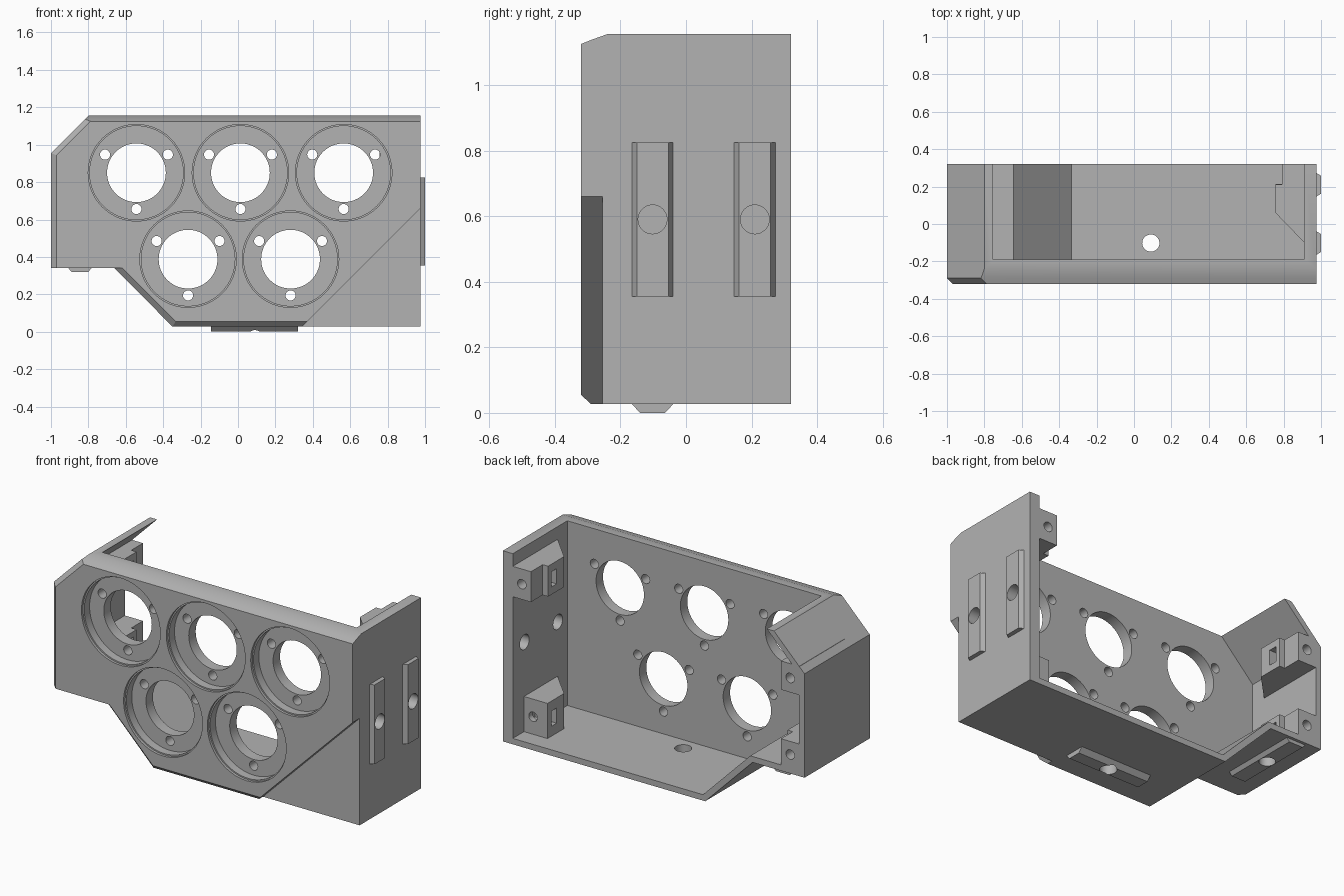
import bpy, bmesh
from math import sin, cos, pi

if "Cube" in bpy.data.objects:
    bpy.data.objects.remove(bpy.data.objects["Cube"])

grey = bpy.data.materials.new("plain grey")
grey.use_nodes = True
grey.diffuse_color = (0.45, 0.45, 0.45, 1)
grey.node_tree.nodes["Principled BSDF"].inputs["Base Color"].default_value = (0.45, 0.45, 0.45, 1)


def loft(bm, rings):
    """Closed solid through rings of matching points."""
    loops = [[bm.verts.new(p) for p in ring] for ring in rings]
    for a, b in zip(loops, loops[1:]):
        for i in range(len(a)):
            j = (i + 1) % len(a)
            bm.faces.new((a[i], a[j], b[j], b[i]))
    bm.faces.new(loops[0][::-1])
    bm.faces.new(loops[-1])


def along(axis, t, uv):
    """Place flat points at distance t on an axis."""
    place = {"x": lambda u, v: (t, u, v), "y": lambda u, v: (u, t, v), "z": lambda u, v: (u, v, t)}
    return [place[axis](u, v) for u, v in uv]


def circle(u, v, r, n=64):
    return [(u + r * cos(2 * pi * i / n), v + r * sin(2 * pi * i / n)) for i in range(n)]


def rect(u0, u1, v0, v1):
    return [(u0, v0), (u1, v0), (u1, v1), (u0, v1)]


def solid(name, stacks):
    """One object from several lofted solids."""
    bm = bmesh.new()
    for rings in stacks:
        loft(bm, rings)
    bmesh.ops.recalc_face_normals(bm, faces=bm.faces)
    mesh = bpy.data.meshes.new(name)
    bm.to_mesh(mesh)
    bm.free()
    mesh.materials.append(grey)
    obj = bpy.data.objects.new(name, mesh)
    bpy.context.collection.objects.link(obj)
    return obj


def prism(axis, t0, t1, uv):
    return [along(axis, t0, uv), along(axis, t1, uv)]


def cut(target, cutter):
    cutter.hide_render = True
    mod = target.modifiers.new("cut", "BOOLEAN")
    mod.operation, mod.solver, mod.object = "DIFFERENCE", "EXACT", cutter
    bpy.ops.object.select_all(action="DESELECT")
    bpy.context.view_layer.objects.active = target
    target.select_set(True)
    bpy.ops.object.modifier_apply(modifier=mod.name)


def smooth(obj):
    bpy.ops.object.select_all(action="DESELECT")
    bpy.context.view_layer.objects.active = obj
    obj.select_set(True)
    bpy.ops.object.shade_smooth_by_angle(angle=pi / 6)


# Housing outline with chamfered front edges
front = [(-.788, 1.125), (-.97, .943), (-.97, .34), (-.618, .34), (-.333, .055), (.975, .055), (.975, 1.125)]
middle = [(-.818, 1.137), (-1, .955), (-1, .34), (-.66, .34), (-.35, .027), (.975, .027), (.975, 1.137)]
back = [(-.8, 1.155)] + middle[1:6] + [(.975, 1.155)]
housing = solid("housing", [[along("y", -.32, front), along("y", -.29, middle),
                             along("y", -.24, back), along("y", .32, back)]])

# Hollow interior, open at the back and top
inner = [(-.55, 1.36), (-.965, .942), (-.965, .375), (-.645, .375), (-.335, .062), (.91, .062), (.91, 1.36)]
cutters = [solid("cavity_cutter", [prism("y", -.19, .5, inner)])]

# Recessed lower corner of the front
corner = [(.305, -.01), (1.1, -.01), (1.1, .785)]
cutters.append(solid("corner_cutter", [prism("y", -.5, -.255, corner)]))

# Round stepped sockets, each with a centre opening and three screw holes
sockets = [(-.543, .85), (.013, .85), (.565, .85), (-.267, .388), (.281, .388)]
steps = [(-.4, .258), (-.305, .258), (-.305, .25), (-.255, .25)]
cutters.append(solid("socket_cutter", [[along("y", y, circle(u, v, r)) for y, r in steps]
                                       for u, v in sockets]))
holes = []
for u, v in sockets:
    holes.append(prism("y", -.3, -.1, circle(u, v, .157)))
    for k in range(3):
        a = pi / 6 + k * 2 * pi / 3
        holes.append(prism("y", -.3, -.1, circle(u + .194 * cos(a), v + .194 * sin(a), .027, 24)))
cutters.append(solid("opening_cutter", holes))

# Bolt holes through the walls and mounting rails
bolts = [prism("x", .85, 1.1, circle(y, .59, .044, 32)) for y in (-.102, .21)]
bolts.append(prism("z", -.1, .2, circle(.09, -.102, .046, 32)))
bolts.append(prism("z", .25, .5, circle(-.845, .07, .044, 32)))
bolt_cutter = solid("bolt_cutter", bolts)
cutters.append(bolt_cutter)
for c in cutters:
    cut(housing, c)

# Bevelled mounting rails
w, e = .066, .018
rails = {}
for name, y in (("right_front_rail", -.102), ("right_back_rail", .21)):
    rails[name] = ("x", .97, 1.0, rect(y - w, y + w, .355, .825), rect(y - w + e, y + w - e, .355, .825))
rails["bottom_rail"] = ("z", .03, 0, rect(-.145, .32, -.168, -.036), rect(-.145, .32, -.14, -.064))
rails["ledge_rail"] = ("z", .345, .32, rect(-.911, -.779, -.163, .303), rect(-.89, -.8, -.163, .303))
for name, (axis, t0, t1, base, top) in rails.items():
    rail = solid(name, [[along(axis, t0, base), along(axis, t1, top)]])
    cut(rail, bolt_cutter)
    smooth(rail)

# Inner corner lugs: tapered block with a screw hole and nut slot
flush = [(0, .32), (.12, .32), (.12, .21), (.155, .21), (.155, .06), (0, -.1)]
inset = [(0, .215), (.155, .215), (.155, .06), (0, -.1)]
lugs = [("upper_right_lug", .911, -1, .9, 1.08, flush), ("lower_right_lug", .911, -1, .061, .27, inset),
        ("upper_left_lug", -.966, 1, .82, .99, flush), ("lower_left_lug", -.966, 1, .374, .53, flush)]
for name, wall, side, z0, z1, shape in lugs:
    lug = solid(name, [prism("z", z0, z1, [(wall + side * d, y) for d, y in shape])])
    mid = (z0 + z1) / 2
    x = wall + side * .06
    screw = solid("screw_cutter", [prism("y", .09, .5, circle(x, mid, .028, 24))])
    slot = solid("slot_cutter", [prism("y", .13, .18, rect(min(x - .045, x + side * .2), max(x + .045, x + side * .2),
                                                            mid - .045, mid + .045))])
    for c in (screw, slot):
        cut(lug, c)
        bpy.data.objects.remove(c)
    smooth(lug)

# Clear the helpers
for c in cutters:
    bpy.data.objects.remove(c)
smooth(housing)
